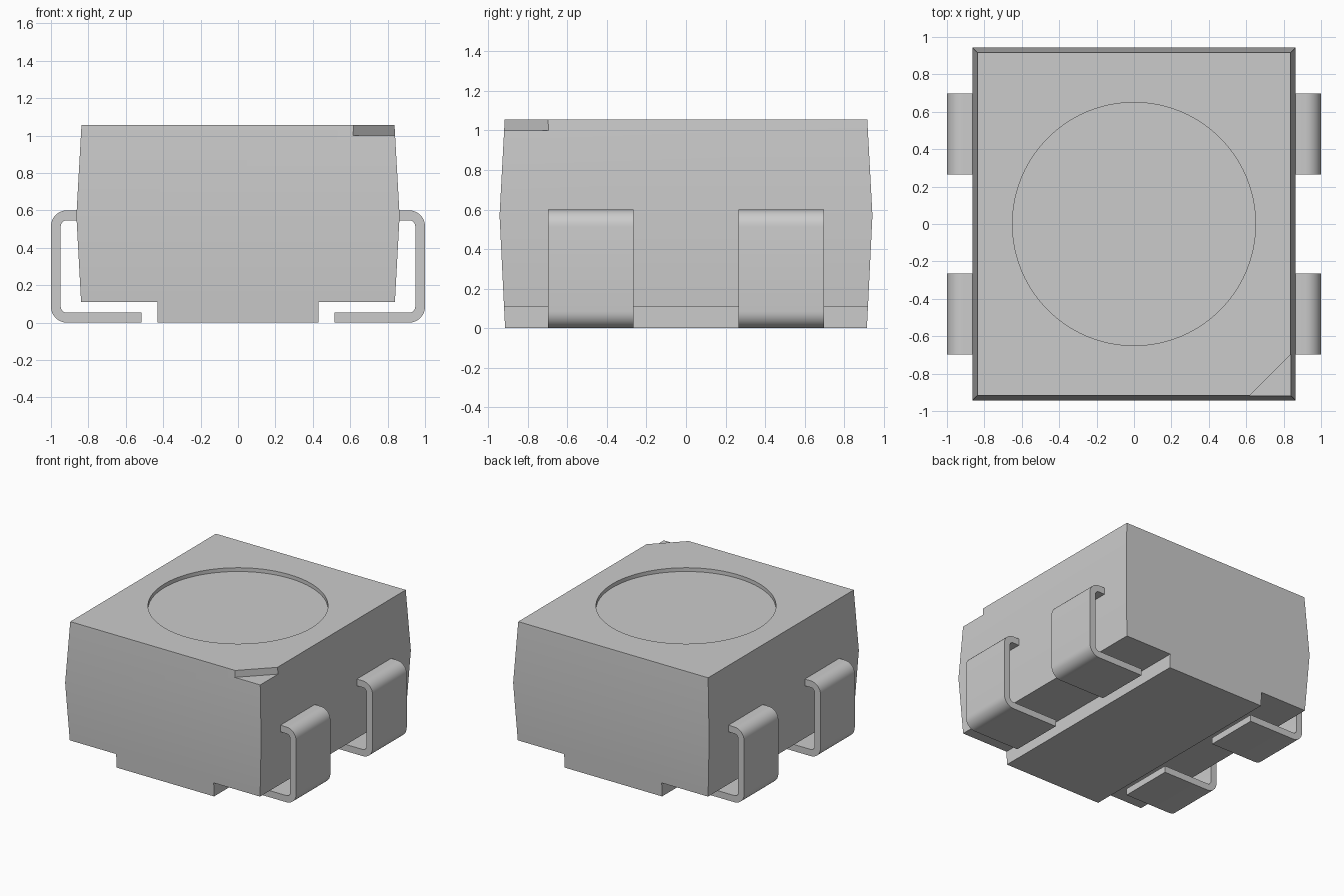
import bpy, bmesh, math
from mathutils import Vector

if "Cube" in bpy.data.objects:
    bpy.data.objects.remove(bpy.data.objects["Cube"], do_unlink=True)

grey = bpy.data.materials.new("light grey")
grey.use_nodes = True
colour = (0.6, 0.6, 0.6, 1.0)
grey.diffuse_color = colour
grey.node_tree.nodes["Principled BSDF"].inputs["Base Color"].default_value = colour


def finish(name, bm):
    """Turn a bmesh into a named, coloured object."""
    bmesh.ops.recalc_face_normals(bm, faces=bm.faces[:])
    mesh = bpy.data.meshes.new(name)
    bm.to_mesh(mesh)
    bm.free()
    mesh.materials.append(grey)
    obj = bpy.data.objects.new(name, mesh)
    bpy.context.collection.objects.link(obj)
    return obj


def loft(name, rings):
    """Skin a stack of equal-length closed rings and cap both ends."""
    bm = bmesh.new()
    loops = [[bm.verts.new(p) for p in ring] for ring in rings]
    n = len(loops[0])
    for a, b in zip(loops, loops[1:]):
        for i in range(n):
            j = (i + 1) % n
            bm.faces.new((a[i], a[j], b[j], b[i]))
    bm.faces.new(loops[0][::-1])
    bm.faces.new(loops[-1])
    return finish(name, bm)


def prism(name, outline, z0, z1):
    return loft(name, [[(x, y, z) for x, y in outline] for z in (z0, z1)])


def rect(x0, x1, y0, y1):
    return [(x0, y0), (x1, y0), (x1, y1), (x0, y1)]


def select(obj):
    bpy.ops.object.select_all(action='DESELECT')
    obj.select_set(True)
    bpy.context.view_layer.objects.active = obj


def cut(obj, cutter):
    """Subtract the cutter from the object, then discard it."""
    cutter.hide_render = True
    mod = obj.modifiers.new("cut", 'BOOLEAN')
    mod.operation = 'DIFFERENCE'
    mod.solver = 'EXACT'
    mod.object = cutter
    select(obj)
    bpy.ops.object.modifier_apply(modifier=mod.name)
    bpy.data.objects.remove(cutter, do_unlink=True)


def smooth(obj):
    select(obj)
    bpy.ops.object.shade_smooth_by_angle(angle=math.radians(30))


# Body: block that bulges slightly at the height of the leads
levels = [(0.0, 0.833, 0.915), (0.57, 0.864, 0.943), (1.055, 0.837, 0.917)]
body = loft("body", [[(x, y, z) for x, y in rect(-hx, hx, -hy, hy)]
                     for z, hx, hy in levels])

# Steps under both sides leave a central foot
for side in (-1, 1):
    x0, x1 = sorted((side * 0.43, side * 1.2))
    cut(body, prism("step_cutter", rect(x0, x1, -1.2, 1.2), -0.2, 0.11))

# Shallow round recess in the top
circle = [(0.65 * math.cos(math.tau * i / 96), 0.65 * math.sin(math.tau * i / 96))
          for i in range(96)]
cut(body, prism("recess_cutter", circle, 1.025, 1.2))

# Corner notch marking the front left lead
cut(body, prism("notch_cutter", [(0.42, -1.115), (1.2, -1.115), (1.2, -0.335)], 1.0, 1.2))
smooth(body)


def lead_outline(x_out, z_top, z_bottom, x_top, x_foot, radius):
    """One side of the bent strip, from the body over the bends to the foot."""
    points = [(x_top, z_top)]
    for zc, start in ((z_top - radius, 90), (z_bottom + radius, 0)):
        for i in range(9):
            a = math.radians(start - 90 * i / 8)
            points.append((x_out - radius + radius * math.cos(a), zc + radius * math.sin(a)))
    return points + [(x_foot, z_bottom)]


# Four leads: strips bent down and under the body
outer = lead_outline(1.0, 0.6, 0.0, 0.84, 0.515, 0.085)
inner = lead_outline(0.948, 0.547, 0.053, 0.84, 0.515, 0.033)
profile = outer + inner[::-1]
for x_side, x_name in ((1, "left"), (-1, "right")):
    for y_side, y_name in ((-1, "front"), (1, "back")):
        lead = loft(f"{y_name}_{x_name}_lead",
                    [[(x_side * x, y_side * y, z) for x, z in profile]
                     for y in (0.265, 0.697)])
        smooth(lead)
